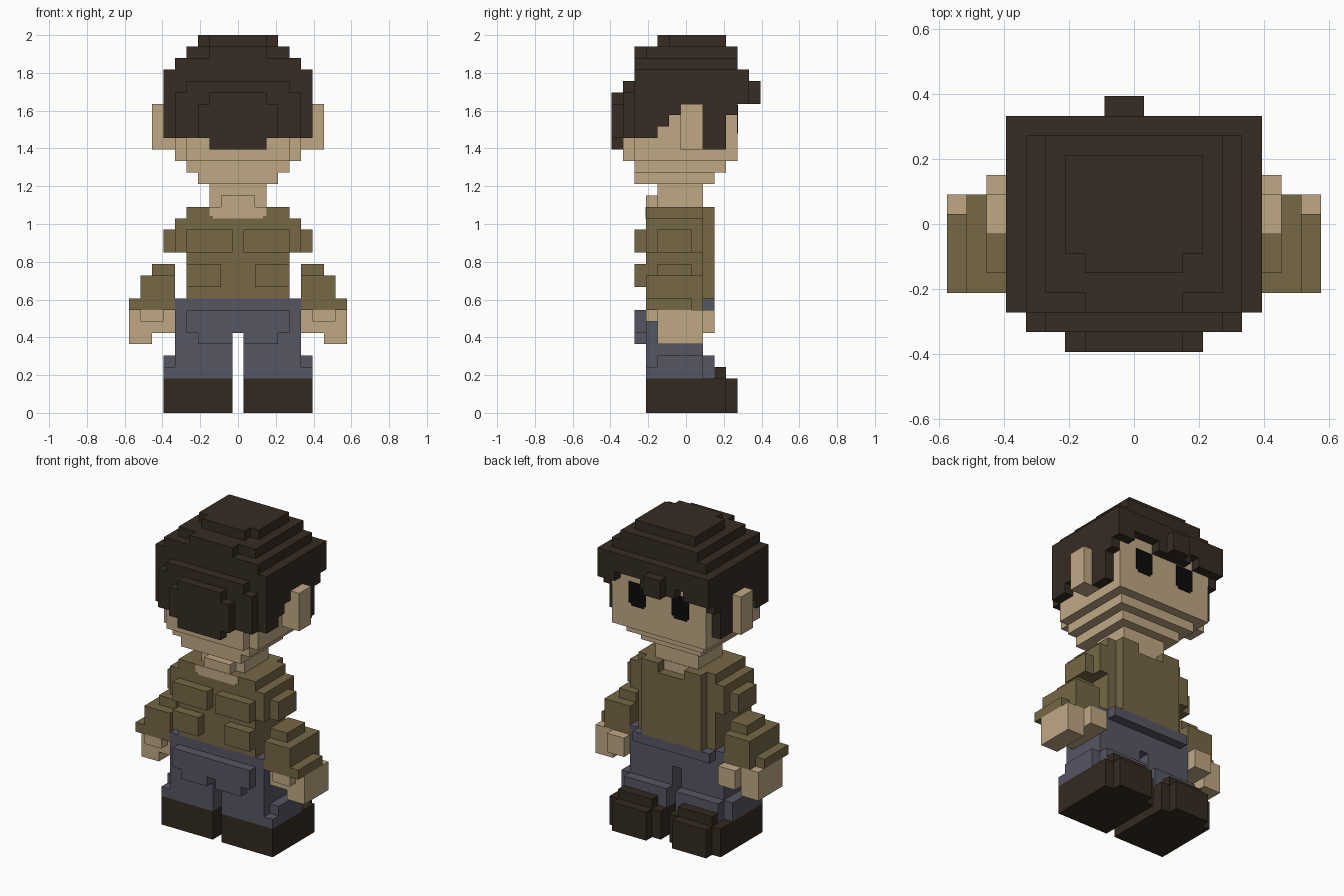
import bpy, bmesh
from mathutils import Matrix, Vector

cube = bpy.data.objects.get("Cube")
if cube:
    bpy.data.objects.remove(cube, do_unlink=True)

U = 2 / 33  # block size; all coordinates below are in blocks


def material(name, hex_rgb):
    lin = []
    for i in (0, 2, 4):
        c = int(hex_rgb[i:i + 2], 16) / 255
        lin.append(c / 12.92 if c <= 0.04045 else ((c + 0.055) / 1.055) ** 2.4)
    m = bpy.data.materials.new(name)
    m.use_nodes = True
    m.diffuse_color = (*lin, 1)
    m.node_tree.nodes["Principled BSDF"].inputs["Base Color"].default_value = (*lin, 1)
    return m


HAIR = material("dark brown hair", "362C23")
BOOT = material("dark brown leather", "342A20")
SKIN = material("tan skin", "C0A885")
SHIRT = material("olive cloth", "766746")
PANTS = material("slate cloth", "565664")
EYE = material("black", "0B0B0B")


def blocks(name, mat, boxes, side=1):
    """Joins boxes (x0, x1, y0, y1, z0, z1) into one object; side -1 mirrors in x."""
    bm = bmesh.new()
    for x0, x1, y0, y1, z0, z1 in boxes:
        if side < 0:
            x0, x1 = -x1, -x0
        centre = Vector(((x0 + x1) / 2, (y0 + y1) / 2, (z0 + z1) / 2)) * U
        size = Vector((x1 - x0, y1 - y0, z1 - z0)) * U
        bmesh.ops.create_cube(bm, size=1, matrix=Matrix.Translation(centre) @ Matrix.Diagonal((*size, 1)))
    me = bpy.data.meshes.new(name)
    bm.to_mesh(me)
    bm.free()
    me.materials.append(mat)
    ob = bpy.data.objects.new(name, me)
    bpy.context.collection.objects.link(ob)
    return ob


def wide(hx, y0, y1, z0, z1):
    """A box centred on x = 0 with half width hx."""
    return (-hx, hx, y0, y1, z0, z1)


def pair(name, mat, boxes):
    for label, side in (("left", 1), ("right", -1)):
        blocks(f"{label}_{name}", mat, boxes, side)


# Head with stepped chin and nape
blocks("head", SKIN, [
    wide(5.5, -4.5, 4.5, 22, 28),
    wide(4.5, -5.5, -4.5, 22, 24),
    wide(4.5, -4.5, 3.5, 21, 22),
    wide(3.5, -4.5, 2.5, 20, 21),
])
pair("ear", SKIN, [(5.5, 7.5, -0.5, 1.5, 23, 27)])

# Eyes: thin plates with clipped corners
pair("eye", EYE, [
    (1.5, 3.5, 4.5, 4.56, 24.65, 26.9),
    (1.75, 3.25, 4.5, 4.56, 24.4, 24.65),
])

# Hair crown
blocks("hair_crown", HAIR, [
    wide(3.5, -1.5, 3.5, 32, 33),
    wide(2.5, -2.5, -1.5, 32, 33),
    wide(4.5, -3.5, 4.5, 31, 32),
    wide(2.5, -4.5, -3.5, 31, 32),
    wide(5.5, -4.5, 4.5, 30, 31),
    wide(6.5, -4.5, 5.5, 29, 30),
    wide(6.5, -4.5, 4.5, 28, 29),
])
# Hair on the back of the head, stepping outwards
blocks("hair_back", HAIR, [
    wide(6.5, -4.5, -2.5, 24, 28),
    wide(5.5, -5.5, -4.5, 24, 28),
    wide(4.5, -5.5, -4.5, 28, 29),
    wide(3.5, -6.5, -5.5, 24, 27),
    wide(2.5, -6.5, -5.5, 27, 28),
    wide(2.5, -6.5, -5.5, 23, 24),
])
# Hair around the ears
pair("side_hair", HAIR, [
    (5.5, 6.5, -2.5, -1.5, 25, 28),
    (5.5, 6.5, -1.5, -0.5, 26, 28),
    (5.5, 6.5, -0.5, 1.5, 27, 28),
    (5.5, 6.5, 1.5, 3.5, 23, 28),
    (5.5, 6.5, 3.5, 4.5, 26, 28),
])
# Fringe with uneven locks
blocks("fringe", HAIR, [
    wide(6.5, 4.5, 5.5, 28, 29),
    (-1.5, 0.5, 4.5, 6.5, 27, 29),
    (0.5, 1.5, 4.5, 5.5, 27, 28),
    (-2.5, -1.5, 4.5, 5.5, 27, 28),
    (4.5, 6.5, 4.5, 5.5, 27, 28),
    (-6.5, -3.5, 4.5, 5.5, 27, 28),
])

# Neck and skin showing at the collar
blocks("neck", SKIN, [
    wide(2.5, -2.5, 1.5, 18, 20),
    wide(1.5, -3.5, -2.5, 18, 19),
    wide(2.5, -3.55, -3.5, 17.2, 18),
    wide(2.2, -3.55, -3.5, 17, 17.2),
    wide(1.5, 1.5, 1.55, 17, 18),
])

# Shirt: trunk, chest plate, shoulders and back folds
blocks("shirt", SHIRT, [
    wide(4.5, -3.5, 1.5, 10, 18),
    wide(3.5, 1.5, 2.5, 10, 17),
    wide(5.5, -3.5, 1.5, 14, 17),
    wide(6.5, -2.5, 0.5, 14, 16),
])
pair("chest_strap", SHIRT, [(1.5, 3.5, 1.5, 2.5, 17, 18)])
pair("back_fold", SHIRT, [
    (0.5, 4.5, -4.5, -3.5, 14, 16),
    (1.5, 4.5, -4.5, -3.5, 11, 13),
])

# Sleeves and hands
pair("sleeve", SHIRT, [
    (5.5, 7.5, -2.5, 0.5, 12, 13),
    (5.5, 8.5, -3.5, 1.5, 10, 12),
    (5.5, 9.5, -3.5, 0.5, 9, 10),
    (5.5, 8.5, 0.5, 1.5, 9, 10),
])
pair("hand", SKIN, [
    (5.5, 9.5, -2.5, 1.5, 7, 9),
    (7.5, 9.5, -2.5, 1.5, 6, 7),
    (6.5, 8.5, -3.5, -2.5, 8, 9),
    (5.5, 7.5, 1.5, 2.5, 7, 9),
])

# Trousers: hips, belt, seat, legs and cuffs
blocks("hips", PANTS, [
    wide(5.5, -3.5, 1.5, 7, 10),
    wide(4.5, 1.5, 2.5, 9, 10),
    wide(4.5, -4.5, -3.5, 7, 9),
])
pair("leg", PANTS, [
    (0.5, 5.5, -3.5, 1.5, 3, 7),
    (0.5, 3.5, -4.5, -3.5, 6, 7),
    (5.5, 6.5, -3.5, 1.5, 3, 4),
    (5.5, 6.5, -2.5, 1.5, 4, 5),
    (0.5, 5.5, 1.5, 2.5, 3, 5),
])

# Boots with a raised toe
pair("boot", BOOT, [
    (0.5, 6.5, -3.5, 3.5, 0, 3),
    (1.5, 5.5, 3.5, 4.5, 0, 3),
    (1.5, 5.5, 2.5, 3.5, 3, 4),
])
